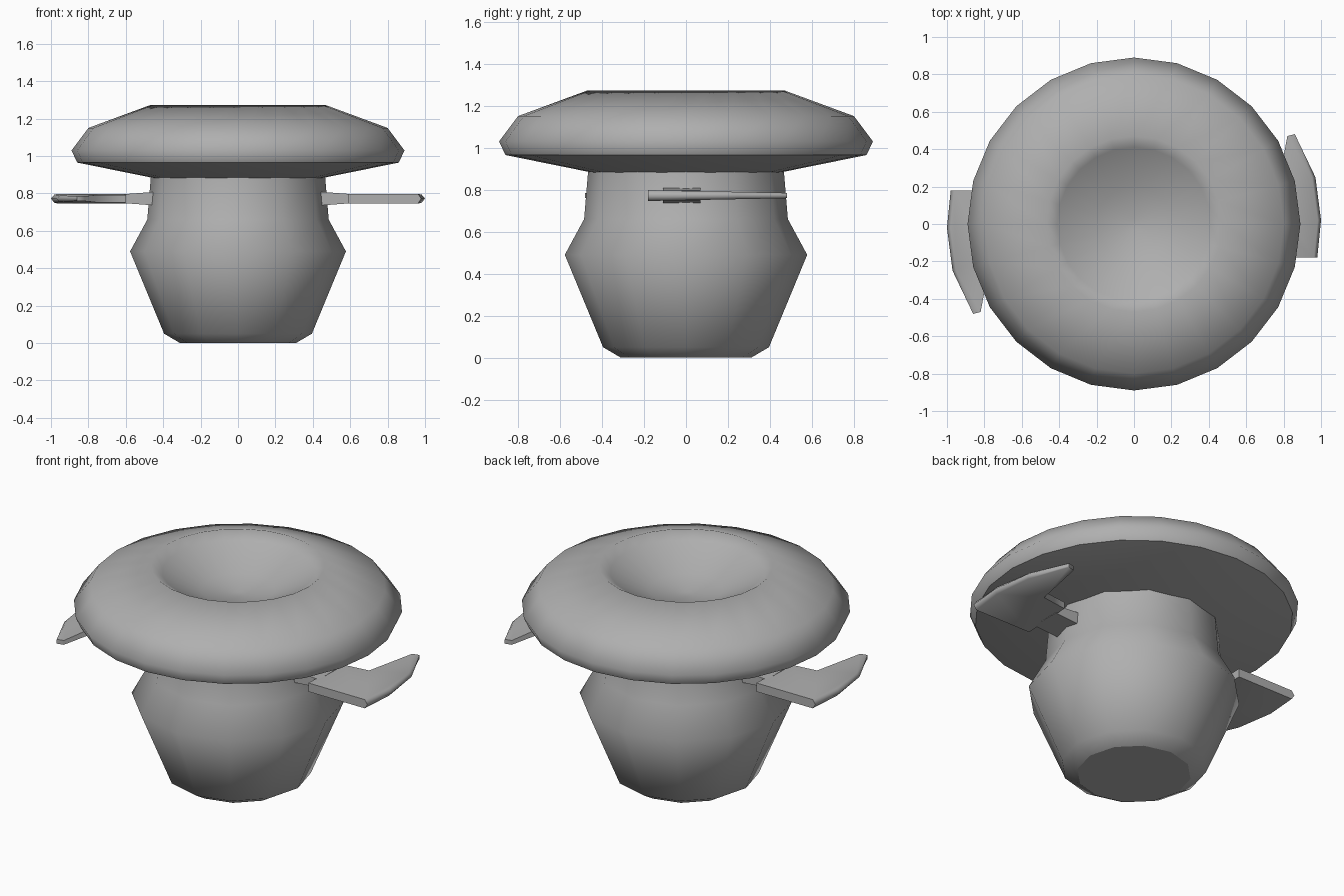
import bpy, bmesh
from math import sin, cos, pi, radians

if "Cube" in bpy.data.objects:
    bpy.data.objects.remove(bpy.data.objects["Cube"])

# Mid grey shared by every part
grey = bpy.data.materials.new("mid_grey")
grey.diffuse_color = (0.43, 0.43, 0.43, 1.0)
grey.use_nodes = True
grey.node_tree.nodes["Principled BSDF"].inputs["Base Color"].default_value = grey.diffuse_color


def finish(name, bm):
    bmesh.ops.recalc_face_normals(bm, faces=bm.faces)
    mesh = bpy.data.meshes.new(name)
    bm.to_mesh(mesh)
    bm.free()
    mesh.materials.append(grey)
    obj = bpy.data.objects.new(name, mesh)
    bpy.context.collection.objects.link(obj)
    return obj


def lathe(name, profile, sides, sharp):
    """Closed smooth solid of revolution; 'sharp' lists rings with hard edges."""
    bm = bmesh.new()
    rings = []
    for r, z in profile:
        rings.append([bm.verts.new((r * cos(2 * pi * i / sides), r * sin(2 * pi * i / sides), z))
                      for i in range(sides)])
    for a, b in zip(rings, rings[1:]):
        for i in range(sides):
            j = (i + 1) % sides
            bm.faces.new((a[i], a[j], b[j], b[i]))
    bm.faces.new(rings[0][::-1])
    bm.faces.new(rings[-1])
    for f in bm.faces:
        f.smooth = True
    for k in sharp:
        for i in range(sides):
            bm.edges.get((rings[k][i], rings[k][(i + 1) % sides])).smooth = False
    return finish(name, bm)


def loft(name, rings):
    """Solid through equal-length rings of 3D points, smooth below 80 degrees."""
    bm = bmesh.new()
    rings = [[bm.verts.new(p) for p in ring] for ring in rings]
    n = len(rings[0])
    for a, b in zip(rings, rings[1:]):
        for i in range(n):
            j = (i + 1) % n
            bm.faces.new((a[i], a[j], b[j], b[i]))
    bm.faces.new(rings[0][::-1])
    bm.faces.new(rings[-1])
    for f in bm.faces:
        f.smooth = True
    obj = finish(name, bm)
    obj.data.set_sharp_from_angle(angle=radians(80))
    return obj


# Pot-shaped body
lathe("body", [(0.31, 0.0), (0.395, 0.05), (0.577, 0.49), (0.485, 0.66), (0.465, 0.90)],
      12, [0, 4])

# Wide cap with a shallow dish on top
lathe("cap", [(0.44, 0.88), (0.86, 0.965), (0.89, 1.03), (0.80, 1.15), (0.47, 1.272),
              (0.41, 1.235), (0.20, 1.13), (0.03, 1.10)],
      24, [1])

# Curved side blades on short stems, one turned half round from the other
OUTLINE = [(0.59, -0.18), (0.98, -0.18), (1.0, 0.02), (0.97, 0.25),
           (0.86, 0.48), (0.82, 0.47), (0.76, 0.15), (0.60, 0.13)]
MID_Z = 0.772
for side, turn in (("right", 1), ("left", -1)):
    rings = []
    for level in (-1, 0, 1):
        ring = []
        for k, (x, y) in enumerate(OUTLINE):
            inset = 0.018 if level and k in (1, 2, 3) else 0
            half = 0.026 - 0.02 * (y + 0.18)
            ring.append((turn * (x - inset), turn * y, MID_Z + level * half))
        rings.append(ring)
    loft(side + "_blade", rings)

    stem = []
    for x, half in ((0.42, 0.038), (0.61, 0.024)):
        stem.append([(turn * x, turn * y, MID_Z + dz)
                     for y, dz in ((-0.11, -half), (0.07, -half), (0.07, half), (-0.11, half))])
    loft(side + "_stem", stem)
